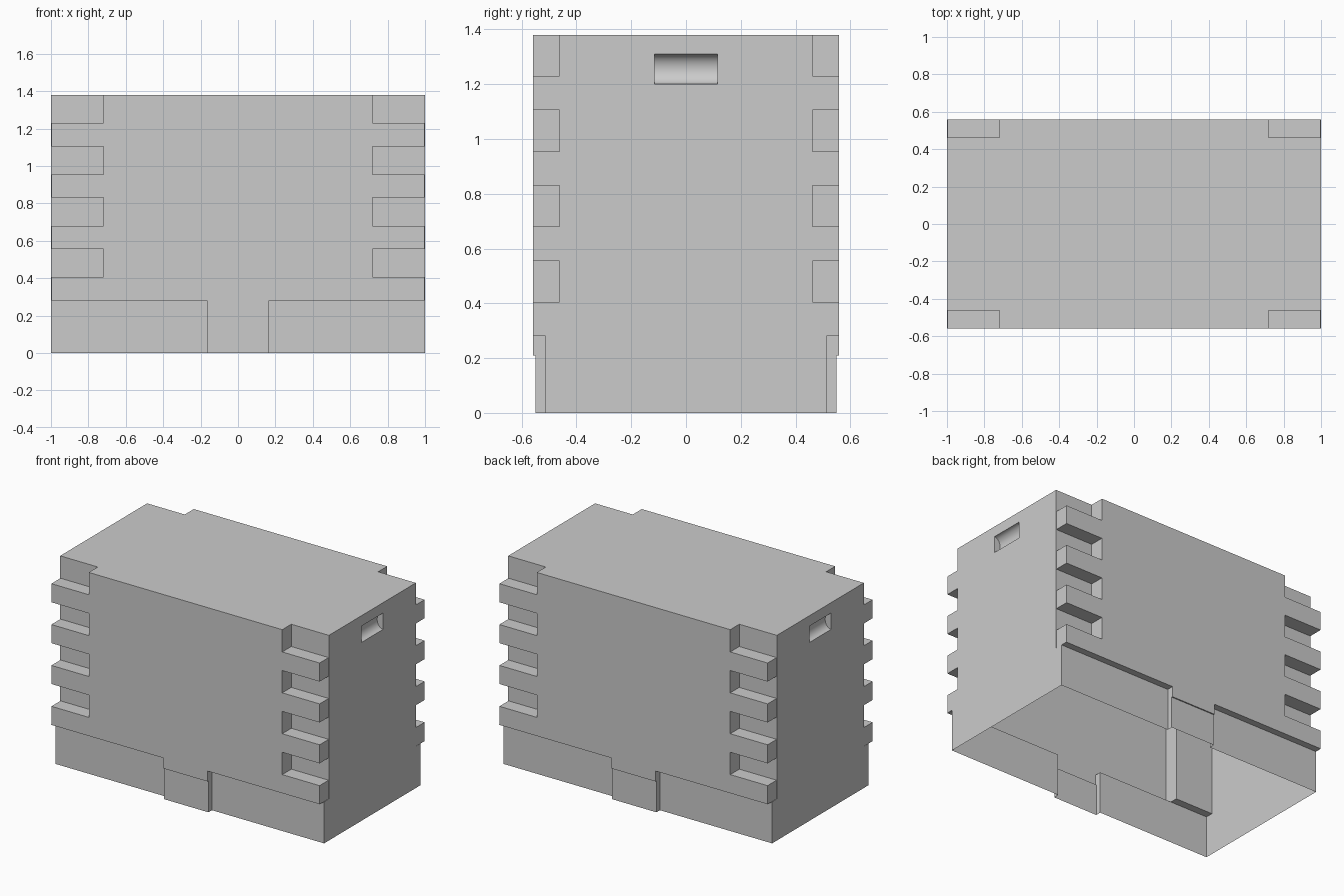
import bpy, bmesh, math

if "Cube" in bpy.data.objects:
    bpy.data.objects.remove(bpy.data.objects["Cube"])

H = 0.558            # half depth of the body
NX, NY = 0.72, 0.462  # inner corner of the notched posts
BASE, TOP = 0.28, 1.38
BY = 0.513           # half depth of the recessed base
PX, PY, PZ = 0.165, 0.55, 0.21   # centre panel in the base


def rect(bm, axis, pos, u, v, flip=False):
    """Axis-aligned quad; u and v are ranges on the two other axes in xyz order."""
    pts = []
    for a, b in ((u[0], v[0]), (u[1], v[0]), (u[1], v[1]), (u[0], v[1])):
        p = [a, b]
        p.insert(axis, pos)
        pts.append(bm.verts.new(p))
    if (axis == 1) != flip:   # keep normals facing the positive axis unless flipped
        pts.reverse()
    bm.faces.new(pts)


def finish(bm, name):
    """Turn one quarter into an object mirrored over x and y."""
    bmesh.ops.remove_doubles(bm, verts=bm.verts, dist=1e-5)
    me = bpy.data.meshes.new(name)
    bm.to_mesh(me)
    bm.free()
    ob = bpy.data.objects.new(name, me)
    bpy.context.collection.objects.link(ob)
    m = ob.modifiers.new("mirror", 'MIRROR')
    m.use_axis = (True, True, False)
    m.merge_threshold = 1e-4
    return ob


# Upper housing with notched corners
bm = bmesh.new()
rect(bm, 2, TOP, (0, 1), (0, NY))
rect(bm, 2, TOP, (0, NX), (NY, H))
rect(bm, 1, H, (0, NX), (BASE, TOP))
rect(bm, 1, NY, (NX, 1), (BASE, TOP))
rect(bm, 0, NX, (NY, H), (BASE, TOP))
# Side wall around the hand hold
HY, HZ0, HZ1 = 0.115, 1.20, 1.31
rect(bm, 0, 1, (0, NY), (0, HZ0))
rect(bm, 0, 1, (HY, NY), (HZ0, HZ1))
rect(bm, 0, 1, (0, NY), (HZ1, TOP))
finish(bm, "housing")

# Recessed open base with overhang ledge
bm = bmesh.new()
rect(bm, 0, 1, (NY, BY), (0, BASE))
rect(bm, 1, BY, (PX, 1), (0, BASE))
rect(bm, 2, BASE, (PX, 1), (BY, H), True)
rect(bm, 2, BASE, (NX, 1), (NY, BY), True)
finish(bm, "base_skirt")

# Centre panel standing out from the base
bm = bmesh.new()
rect(bm, 1, PY, (0, PX), (0, PZ))
rect(bm, 1, H, (0, PX), (PZ, BASE))
rect(bm, 2, PZ, (0, PX), (PY, H), True)
rect(bm, 0, PX, (BY, PY), (0, BASE))
rect(bm, 0, PX, (PY, H), (PZ, BASE))
finish(bm, "centre_panel")

# Corner slats filling the notches
bm = bmesh.new()
for i in range(4):
    z = BASE + 0.275 * i
    rect(bm, 0, 0.998, (NY, H), (z, z + 0.125))
    rect(bm, 1, H, (NX, 0.998), (z, z + 0.125))
    rect(bm, 2, z + 0.125, (NX, 0.998), (NY, H))
    if i:
        rect(bm, 2, z, (NX, 0.998), (NY, H), True)
finish(bm, "corner_slats")

# Curved hand hold pockets in both sides
bm = bmesh.new()
N, DEPTH = 12, 0.045
arc = []
for k in range(N + 1):
    a = math.pi * k / N
    arc.append((1 - DEPTH * math.sin(a),
                (HZ0 + HZ1) / 2 - math.cos(a) * (HZ1 - HZ0) / 2))
inner = [bm.verts.new((x, 0, z)) for x, z in arc]
outer = [bm.verts.new((x, HY, z)) for x, z in arc]
for k in range(N):
    f = bm.faces.new((inner[k], outer[k], outer[k + 1], inner[k + 1]))
    f.smooth = True
bm.faces.new(outer)
bm.normal_update()
for f in bm.faces:   # face the pocket opening
    c = f.calc_center_median()
    d = (1 - c.x) * f.normal.x + (1.255 - c.z) * f.normal.z - c.y * f.normal.y
    if d < 0:
        f.normal_flip()
for e in bm.edges:
    if len(e.link_faces) == 2 and any(len(f.verts) > 4 for f in e.link_faces):
        e.smooth = False
finish(bm, "hand_hold")
